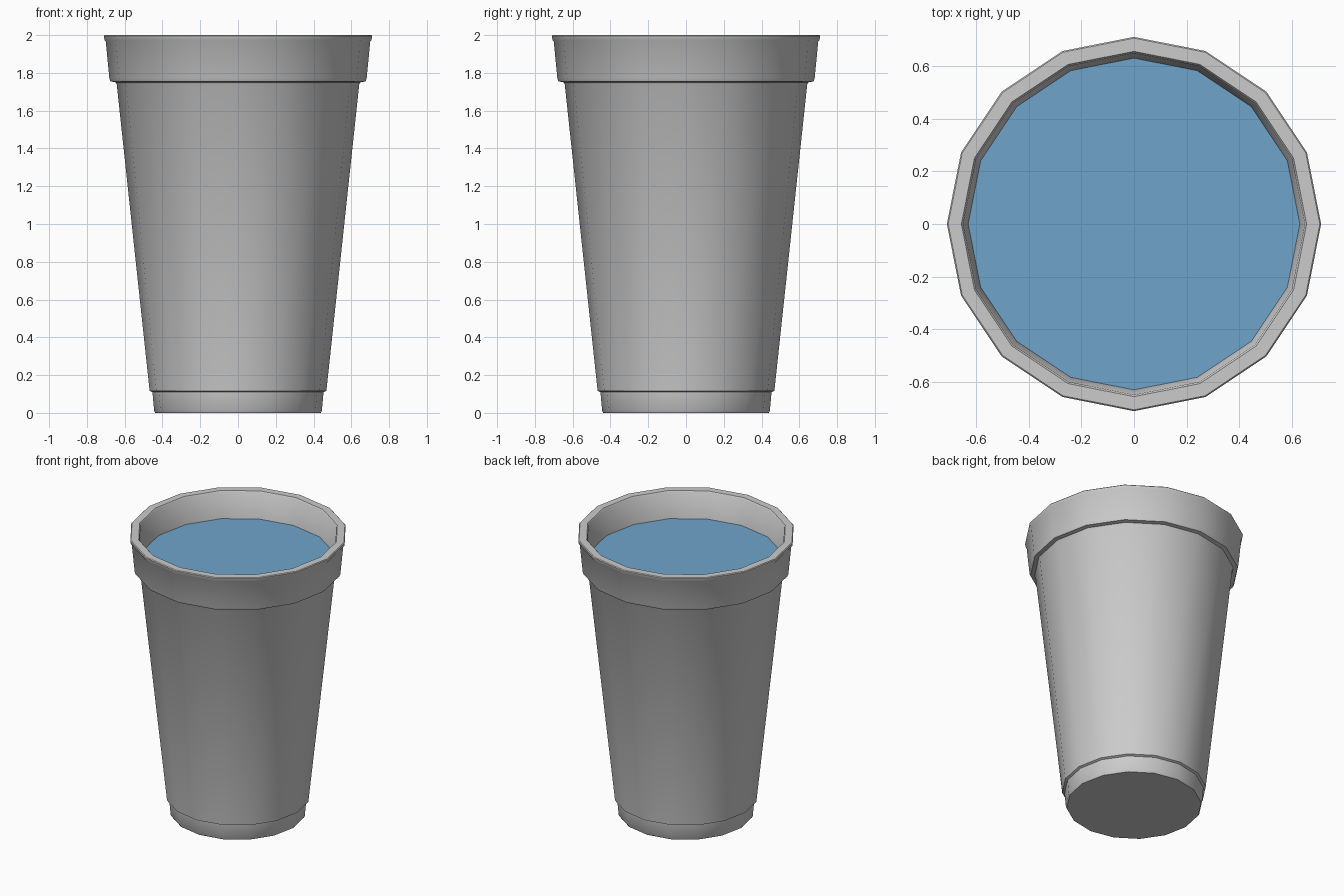
import bpy, bmesh, math

if "Cube" in bpy.data.objects:
    bpy.data.objects.remove(bpy.data.objects["Cube"])

SIDES = 16


def finish(name, bm):
    bmesh.ops.recalc_face_normals(bm, faces=bm.faces)
    mesh = bpy.data.meshes.new(name)
    bm.to_mesh(mesh)
    bm.free()
    obj = bpy.data.objects.new(name, mesh)
    bpy.context.collection.objects.link(obj)
    bpy.ops.object.select_all(action='DESELECT')
    obj.select_set(True)
    bpy.context.view_layer.objects.active = obj
    bpy.ops.object.shade_smooth_by_angle(angle=math.radians(35))
    return obj


def ring(bm, r, z):
    step = math.tau / SIDES
    return [bm.verts.new((r * math.cos(i * step), r * math.sin(i * step), z))
            for i in range(SIDES)]


def lathe(name, profile):
    """Revolve (radius, z) points and cap both ends."""
    bm = bmesh.new()
    rings = [ring(bm, r, z) for r, z in profile]
    for a, b in zip(rings, rings[1:]):
        for i in range(SIDES):
            j = (i + 1) % SIDES
            bm.faces.new((a[i], a[j], b[j], b[i]))
    bm.faces.new(rings[0])
    bm.faces.new(rings[-1])
    return finish(name, bm)


# Cup shell: foot, tapered wall, collar, rolled lip, then inner wall and floor
lathe("cup", [
    (0.438, 0.0), (0.444, 0.01), (0.453, 0.11), (0.468, 0.117),
    (0.642, 1.74), (0.648, 1.75), (0.675, 1.755), (0.681, 1.77),
    (0.70, 1.965), (0.707, 1.975), (0.71, 1.995), (0.705, 2.0),
    (0.655, 2.0), (0.648, 1.992),
    (0.622, 1.74), (0.45, 0.12), (0.435, 0.04),
])

# Liquid surface
bm = bmesh.new()
bm.faces.new(ring(bm, 0.63, 1.81))
liquid = finish("liquid", bm)
blue = bpy.data.materials.new("blue_liquid")
blue.diffuse_color = (0.16, 0.37, 0.60, 1)
blue.use_nodes = True
blue.node_tree.nodes["Principled BSDF"].inputs["Base Color"].default_value = blue.diffuse_color
liquid.data.materials.append(blue)
